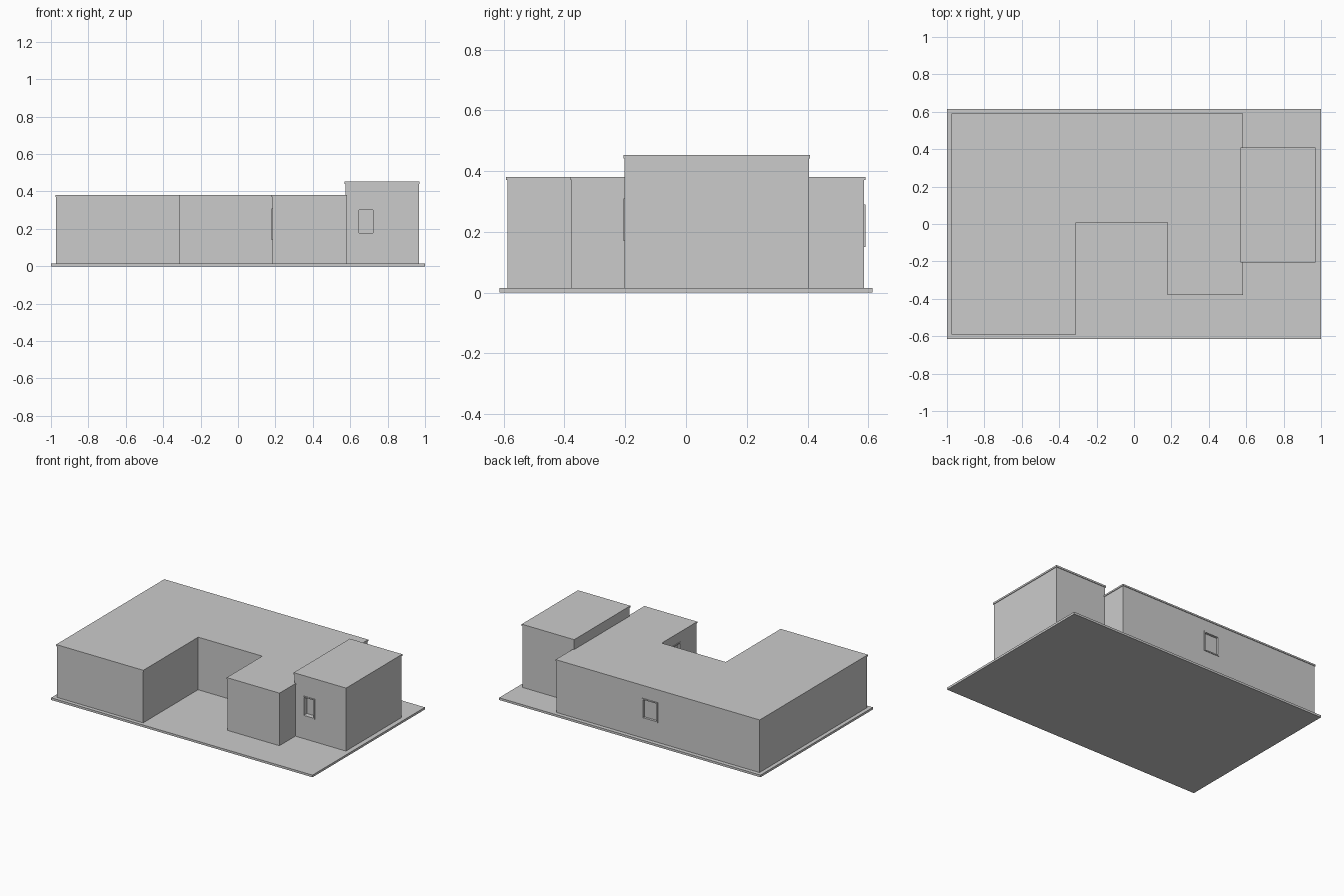
import bpy, bmesh
from mathutils import Matrix, Vector

if "Cube" in bpy.data.objects:
    bpy.data.objects.remove(bpy.data.objects["Cube"])

grey = bpy.data.materials.new("light_grey")
grey.diffuse_color = (0.6, 0.6, 0.6, 1)
grey.use_nodes = True
grey.node_tree.nodes["Principled BSDF"].inputs["Base Color"].default_value = grey.diffuse_color


def finish(bm, name):
    bmesh.ops.recalc_face_normals(bm, faces=bm.faces)
    mesh = bpy.data.meshes.new(name)
    bm.to_mesh(mesh)
    bm.free()
    mesh.materials.append(grey)
    obj = bpy.data.objects.new(name, mesh)
    bpy.context.collection.objects.link(obj)
    return obj


def prism(name, outline, z0, z1):
    bm = bmesh.new()
    face = bm.faces.new([bm.verts.new((x, y, z0)) for x, y in outline])
    top = bmesh.ops.extrude_face_region(bm, geom=[face])["geom"]
    verts = [g for g in top if isinstance(g, bmesh.types.BMVert)]
    bmesh.ops.translate(bm, verts=verts, vec=(0, 0, z1 - z0))
    return finish(bm, name)


def rect(x0, x1, y0, y1):
    return [(x0, y0), (x1, y0), (x1, y1), (x0, y1)]


def grow(outline, d):
    """Offset a counter-clockwise right-angled outline outwards."""
    out = []
    for i, p in enumerate(outline):
        a, b, c = Vector(outline[i - 1]), Vector(p), Vector(outline[(i + 1) % len(outline)])
        u, v = (b - a).normalized(), (c - b).normalized()
        out.append((b.x + d * (u.y + v.y), b.y - d * (u.x + v.x)))
    return out


def add_boxes(name, boxes, matrix):
    bm = bmesh.new()
    for centre, size in boxes:
        bmesh.ops.create_cube(bm, size=1, matrix=matrix @ Matrix.Translation(centre)
                              @ Matrix.Diagonal((*size, 1)))
    return finish(bm, name)


def window(name, wall, centre, angle, w, h, depth):
    """Cut a recess in the wall and surround it with a thin frame; local -y is outwards."""
    m = Matrix.Translation(centre) @ Matrix.Rotation(angle, 4, 'Z')
    t = 0.008
    cutter = add_boxes("window_cutter", [((0, 0, 0), (w - 2 * t, 2 * depth, h - 2 * t))], m)
    mod = wall.modifiers.new("recess", 'BOOLEAN')
    mod.operation = 'DIFFERENCE'
    mod.solver = 'EXACT'
    mod.object = cutter
    bpy.context.view_layer.objects.active = wall
    bpy.ops.object.modifier_apply(modifier=mod.name)
    bpy.data.objects.remove(cutter)
    bars = [((s * (w - t) / 2, 0, 0), (t, 0.008, h)) for s in (-1, 1)]
    bars += [((0, 0, s * (h - t) / 2), (w - 2 * t, 0.008, t)) for s in (-1, 1)]
    add_boxes(name, bars, m)


# ground plate
prism("base_plate", rect(-1, 1, -0.614, 0.614), 0, 0.015)

# U-shaped main building with a thin overhanging roof
main = [(-0.973, -0.588), (-0.314, -0.588), (-0.314, 0.012), (0.184, 0.012),
        (0.184, -0.376), (0.58, -0.376), (0.58, 0.586), (-0.973, 0.586)]
main_walls = prism("main_walls", main, 0.015, 0.37)
prism("main_roof", grow(main, 0.004), 0.37, 0.381)

# taller side block
block = rect(0.574, 0.967, -0.202, 0.404)
block_walls = prism("tall_block_walls", block, 0.015, 0.441)
prism("tall_block_roof", grow(block, 0.004), 0.441, 0.453)

# windows
PI = 3.14159265
window("front_window", block_walls, (0.685, -0.202, 0.24), 0, 0.09, 0.14, 0.03)
window("back_window", main_walls, (-0.135, 0.586, 0.22), PI, 0.12, 0.14, 0.012)
window("courtyard_window", main_walls, (0.184, -0.14, 0.225), -PI / 2, 0.12, 0.17, 0.012)
